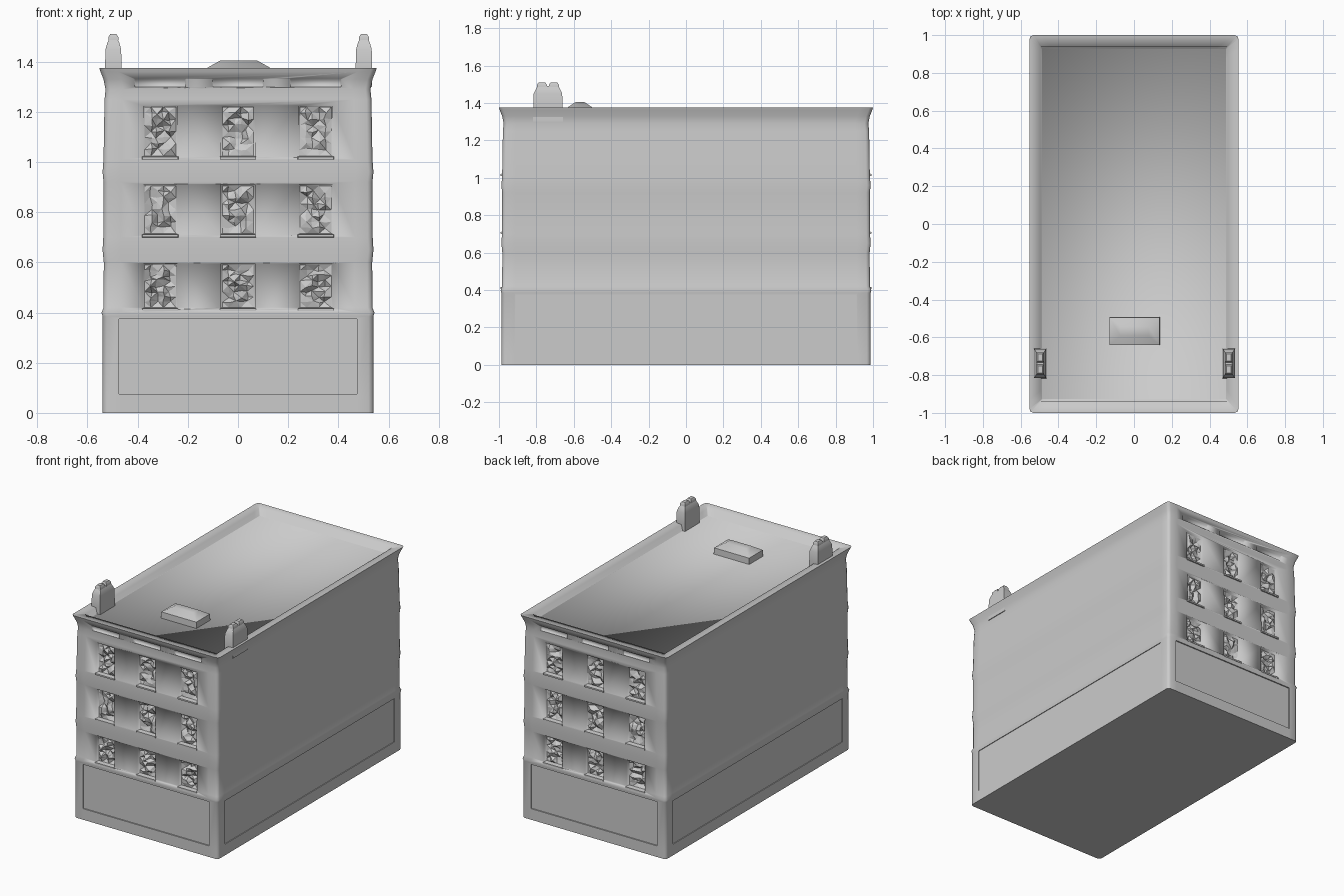
import bpy, bmesh, math, random
from mathutils import Matrix, Vector

random.seed(4)
cube = bpy.data.objects.get("Cube")
if cube:
    bpy.data.objects.remove(cube)

stone = bpy.data.materials.new("plain_grey")
stone.use_nodes = True
GREY = (0.6, 0.6, 0.6, 1)
stone.diffuse_color = GREY
stone.node_tree.nodes["Principled BSDF"].inputs["Base Color"].default_value = GREY

HX, HY = 0.54, 0.987                     # wall half sizes
COLUMNS = (-0.31, 0, 0.31)
FLOORS = ((0.42, 0.59), (0.715, 0.905), (1.025, 1.22))


def loft(bm, rings):
    """Join equal rings of points into a closed solid."""
    loops = [[bm.verts.new(p) for p in ring] for ring in rings]
    n = len(loops[0])
    for a, b in zip(loops, loops[1:]):
        for i in range(n):
            j = (i + 1) % n
            bm.faces.new((a[i], a[j], b[j], b[i]))
    bm.faces.new(loops[0][::-1])
    bm.faces.new(loops[-1])


def rect(hx, hy, z, cx=0, cy=0):
    return [Vector((cx + sx * hx, cy + sy * hy, z))
            for sx, sy in ((-1, -1), (1, -1), (1, 1), (-1, 1))]


def rounded(hx, hy, z, r, support=0.05):
    """Rectangle with rounded corners and a support point beside each."""
    pts = []
    for k, (sx, sy) in enumerate(((1, 1), (-1, 1), (-1, -1), (1, -1))):
        c = Vector((sx * (hx - r), sy * (hy - r), z))
        arc = [c + Matrix.Rotation(math.radians(90 * k + a), 3, 'Z') @ Vector((r, 0, 0))
               for a in (0, 45, 90)]
        turn = Matrix.Rotation(math.radians(90 * k), 3, 'Z')
        pts += [arc[0] + turn @ Vector((0, -support, 0)), *arc,
                arc[2] + turn @ Vector((-support, 0, 0))]
    return pts


def wall_block(bm, side, u, z0, z1, half, d0, d1, taper=0.0):
    """Block on a wall: side counts quarter turns from the front."""
    turn = Matrix.Rotation(side * math.pi / 2, 3, 'Z')
    rings = []
    for d, t in ((d0, 0), (d1, taper)):
        rings.append([turn @ Vector(p) for p in (
            (u - half + t, -d, z0 + t), (u + half - t, -d, z0 + t),
            (u + half - t, -d, z1 - t), (u - half + t, -d, z1 - t))])
    loft(bm, rings)


def finish(name, bm, angle=None):
    bmesh.ops.recalc_face_normals(bm, faces=bm.faces)
    me = bpy.data.meshes.new(name)
    bm.to_mesh(me)
    bm.free()
    me.materials.append(stone)
    ob = bpy.data.objects.new(name, me)
    bpy.context.collection.objects.link(ob)
    if angle:
        smooth(ob, angle)
    return ob


def smooth(ob, angle):
    bpy.ops.object.select_all(action='DESELECT')
    ob.select_set(True)
    bpy.context.view_layer.objects.active = ob
    bpy.ops.object.shade_smooth_by_angle(angle=math.radians(angle))


# Building shell: moulded walls, flared cornice, sunken roof
profile = ((0, 0), (0.05, 0), (0.385, 0), (0.4, 0.004), (0.42, -0.004),
           (0.6, -0.005), (0.65, 0), (0.7, -0.003), (0.92, -0.004),
           (0.96, 0), (1.01, -0.004), (1.25, -0.008), (1.29, -0.012),
           (1.33, -0.004), (1.36, 0.008), (1.375, 0.013))
bm = bmesh.new()
rings = [rounded(HX + o, HY + o, z, 0.02) for z, o in profile]
rings.append(rounded(0.497, 0.938, 1.37, 0.004))
rings.append(rounded(0.487, 0.928, 1.33, 0.004))
loft(bm, rings)
shell = finish("building_shell", bm)

# Cutter for window openings, cornice hollows and ground floor panels
bm = bmesh.new()
for side in (0, 2):
    for u in COLUMNS:
        for z0, z1 in FLOORS:
            wall_block(bm, side, u, z0 - 0.01, z1 + 0.01, 0.072, 1.0, 0.94, 0.013)
        wall_block(bm, side, u, 1.29, 1.34, 0.11, 1.01, 0.965, 0.012)
    wall_block(bm, side, 0, 0.075, 0.375, 0.475, 1.02, HY - 0.008)
for side in (1, 3):
    wall_block(bm, side, 0, 0.075, 0.37, 0.91, 0.57, HX - 0.005)
cutter = finish("opening_cutter", bm)
cutter.hide_render = True

cut = shell.modifiers.new("openings", 'BOOLEAN')
cut.operation = 'DIFFERENCE'
cut.solver = 'EXACT'
cut.object = cutter
bpy.context.view_layer.objects.active = shell
bpy.ops.object.modifier_apply(modifier=cut.name)
bpy.data.objects.remove(cutter)
smooth(shell, 80)

# Faceted window panes
bm = bmesh.new()
COLS, ROWS = 5, 8
for side in (0, 2):
    turn = Matrix.Rotation(side * math.pi / 2, 3, 'Z')
    for u in COLUMNS:
        for z0, z1 in FLOORS:
            grid = []
            for r in range(ROWS + 1):
                row = []
                for c in range(COLS + 1):
                    inner = 0 < r < ROWS and 0 < c < COLS
                    j = 0.006 if inner else 0
                    x = u - 0.062 + 0.124 * c / COLS + random.uniform(-j, j)
                    z = z0 + (z1 - z0) * r / ROWS + random.uniform(-j, j)
                    d = 0.962 + (random.uniform(-0.02, 0.016) if inner else 0)
                    row.append(bm.verts.new(turn @ Vector((x, -d, z))))
                grid.append(row)
            for r in range(ROWS):
                for c in range(COLS):
                    a, b = grid[r][c], grid[r][c + 1]
                    e, f = grid[r + 1][c + 1], grid[r + 1][c]
                    if (r + c) % 2:
                        tris = ((a, b, e), (a, e, f))
                    else:
                        tris = ((a, b, f), (b, e, f))
                    for t in tris:
                        bm.faces.new(t)
finish("window_panes", bm)

# Window sills
bm = bmesh.new()
for side in (0, 2):
    for u in COLUMNS:
        for z0, z1 in FLOORS:
            wall_block(bm, side, u, z0 - 0.018, z0, 0.075, 0.96, 0.991, 0.004)
finish("window_sills", bm, 60)

# Chimneys with a pair of pots
for name, cx in (("right_chimney", -0.497), ("left_chimney", 0.502)):
    bm = bmesh.new()
    loft(bm, [rect(hx, hy, z, cx, -0.738) for hx, hy, z in (
        (0.033, 0.08, 1.3), (0.033, 0.078, 1.38), (0.031, 0.076, 1.45),
        (0.024, 0.064, 1.475), (0.017, 0.056, 1.49))])
    for dy in (-0.032, 0.032):
        loft(bm, [rect(h, h + 0.006, z, cx, -0.738 + dy) for h, z in (
            (0.019, 1.47), (0.02, 1.498), (0.012, 1.51))])
    finish(name, bm, 50)

# Roof hatch
bm = bmesh.new()
loft(bm, [rect(hx, hy, z, 0.003, -0.567) for hx, hy, z in (
    (0.134, 0.075, 1.32), (0.132, 0.073, 1.372), (0.075, 0.025, 1.404))])
finish("roof_hatch", bm, 50)
